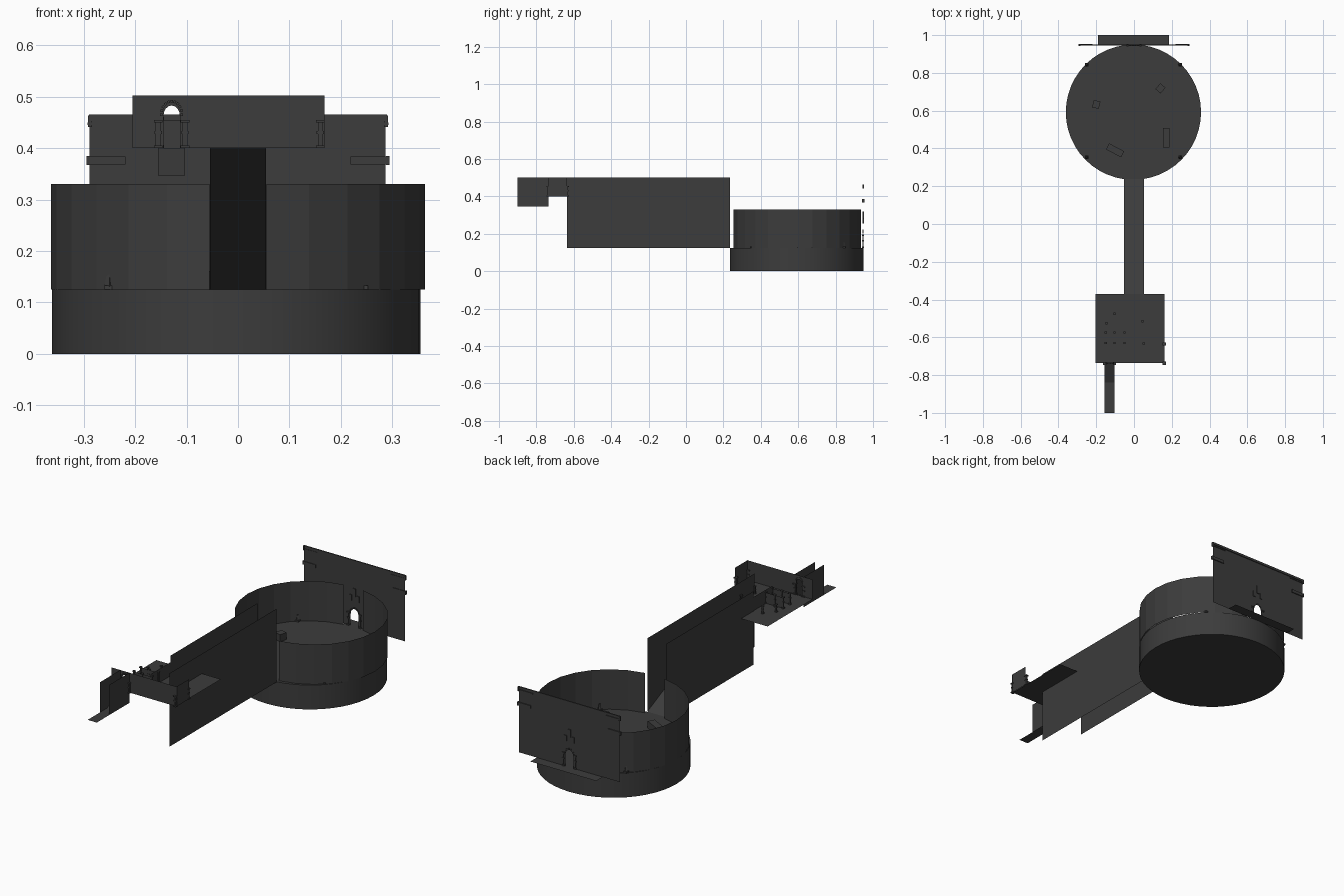
import bpy, bmesh, math
from mathutils import Matrix, Vector

if "Cube" in bpy.data.objects:
    bpy.data.objects.remove(bpy.data.objects["Cube"])

mat = bpy.data.materials.new("dark_stone")
mat.diffuse_color = (0.045, 0.045, 0.045, 1)
mat.use_nodes = True
mat.node_tree.nodes["Principled BSDF"].inputs["Base Color"].default_value = mat.diffuse_color
CX, CY, R = -0.003, 0.592, 0.358      # arena centre and radius
FLOOR, DECK, TOP = 0.125, 0.40, 0.502  # main levels


def finish(name, bm):
    me = bpy.data.meshes.new(name)
    bm.to_mesh(me)
    bm.free()
    me.materials.append(mat)
    ob = bpy.data.objects.new(name, me)
    bpy.context.collection.objects.link(ob)
    return ob


def sheet(name, pts):
    bm = bmesh.new()
    bm.faces.new([bm.verts.new(p) for p in pts])
    return finish(name, bm)


def wall_x(name, x, y0, y1, z0, z1):
    return sheet(name, [(x, y0, z0), (x, y1, z0), (x, y1, z1), (x, y0, z1)])


def wall_y(name, y, x0, x1, z0, z1):
    return sheet(name, [(x0, y, z0), (x1, y, z0), (x1, y, z1), (x0, y, z1)])


def floor(name, x0, x1, y0, y1, z0, z1):
    return sheet(name, [(x0, y0, z0), (x1, y0, z0), (x1, y1, z1), (x0, y1, z1)])


def add_box(bm, c, s, rot=0, axis='Z'):
    m = Matrix.Translation(c) @ Matrix.Rotation(rot, 4, axis) @ Matrix.Diagonal((*s, 1))
    bmesh.ops.create_cube(bm, size=1, matrix=m)


def box(name, c, s, rot=0):
    bm = bmesh.new()
    add_box(bm, c, s, rot)
    return finish(name, bm)


def arched_wall(name, y, x0, x1, z0, z1, cx, hw, spring):
    # Sheet with an arched doorway cut up from the bottom edge
    pts = [(x0, y, z0), (x0, y, z1), (x1, y, z1), (x1, y, z0), (cx + hw, y, z0)]
    for i in range(9):
        a = math.pi * i / 8
        pts.append((cx + hw * math.cos(a), y, spring + hw * 1.3 * math.sin(a)))
    pts.append((cx - hw, y, z0))
    return sheet(name, pts)


def arch_trim(name, y, cx, hw, spring, n=11):
    bm = bmesh.new()
    for i in range(n):
        a = math.pi * i / (n - 1)
        add_box(bm, (cx + hw * math.cos(a), y, spring + hw * 1.3 * math.sin(a)),
                (0.005, 0.006, 0.005), -a, 'Y')
    return finish(name, bm)


def pillar(name, x, y, z, h, w=0.014):
    bm = bmesh.new()
    for zc, zs, ws in ((0.05, 0.1, 1.2), (0.3, 0.4, 0.7), (0.55, 0.1, 1.0),
                       (0.75, 0.3, 0.7), (0.95, 0.1, 1.2)):
        add_box(bm, (x, y, z + h * zc), (w * ws, w * ws, h * zs))
    return finish(name, bm)


# Round arena base with floor
bm = bmesh.new()
bmesh.ops.create_cone(bm, cap_ends=True, segments=48, radius1=R, radius2=R, depth=FLOOR,
                      matrix=Matrix.Translation((CX, CY, FLOOR / 2)))
base = finish("arena_base", bm)
bpy.context.view_layer.objects.active = base
base.select_set(True)
bpy.ops.object.shade_smooth_by_angle(angle=math.radians(30))

# Two curved arena walls, open at front and back
for side, name in ((1, "arena_wall_right"), (-1, "arena_wall_left")):
    bm = bmesh.new()
    prev = None
    lim = math.acos(0.055 / 0.363)
    for i in range(13):
        a = -lim + 2 * lim * i / 12
        x, y = side * 0.363 * math.cos(a), 0.595 + 0.345 * math.sin(a)
        cur = (bm.verts.new((x, y, FLOOR)), bm.verts.new((x, y, 0.33)))
        if prev:
            bm.faces.new((prev[0], cur[0], cur[1], prev[1]))
        prev = cur
    finish(name, bm)

# Loose stone blocks on the arena floor
for i, (x, y, sx, sy, r) in enumerate(((-0.2, 0.633, 0.036, 0.04, -15), (0.14, 0.718, 0.036, 0.04, -40),
                                       (0.171, 0.457, 0.036, 0.105, 0), (-0.1, 0.39, 0.09, 0.036, -28))):
    box(f"stone_block_{i}", (x, y, FLOOR + 0.018), (sx, sy, 0.036), math.radians(r))

# Small obelisks around the arena rim
for sx in (-1, 1):
    for y in (0.353, 0.843):
        bm = bmesh.new()
        x = CX + 0.247 * sx
        add_box(bm, (x, y, FLOOR + 0.004), (0.018, 0.018, 0.008))
        bmesh.ops.create_cone(bm, cap_ends=True, segments=4, radius1=0.01, radius2=0.004,
                              depth=0.028, matrix=Matrix.Translation((x, y, FLOOR + 0.02)))
        finish("obelisk", bm)

# Rear facade with doorway, cornice, ledges and carvings
arched_wall("rear_facade", 0.947, -0.289, 0.287, FLOOR, 0.465, 0, 0.022, 0.185)
arch_trim("rear_door_trim", 0.946, 0, 0.027, 0.185)
box("rear_cornice", (0, 0.948, 0.459), (0.58, 0.006, 0.012))
for s in (-1, 1):
    box("rear_band", (s * 0.25, 0.948, 0.447), (0.085, 0.005, 0.005))
    box("rear_ledge", (s * 0.255, 0.948, 0.376), (0.072, 0.008, 0.016))
    box("rear_ledge_end", (s * 0.291, 0.948, 0.376), (0.006, 0.012, 0.018))
    box("rear_cornice_end", (s * 0.288, 0.948, 0.452), (0.008, 0.01, 0.022))
    pillar("rear_door_pillar", s * 0.034, 0.946, FLOOR, 0.07, 0.01)
    box("rear_carving", (s * 0.022, 0.947, 0.27), (0.014, 0.008, 0.03))
box("rear_carving_centre", (0, 0.947, 0.3), (0.016, 0.008, 0.04))
floor("rear_landing", -0.19, 0.185, 0.947, 1.0, FLOOR, FLOOR)

# Ramp corridor
wall_x("corridor_wall_right", 0.054, -0.635, 0.235, FLOOR, TOP)
wall_x("corridor_wall_left", -0.054, -0.47, 0.235, FLOOR, TOP)
floor("corridor_ramp", -0.054, 0.054, -0.37, 0.237, DECK, FLOOR)

# Entry platform and its walls
floor("platform", -0.205, 0.162, -0.735, -0.37, DECK, DECK)
wall_y("platform_front_wall_right", -0.735, -0.103, 0.168, DECK, TOP)
wall_y("platform_front_wall_left", -0.735, -0.205, -0.155, DECK, TOP)
arched_wall("platform_gate", -0.735, -0.155, -0.103, DECK, TOP, -0.129, 0.016, 0.462)
arch_trim("gate_trim", -0.737, -0.129, 0.02, 0.465)
wall_x("platform_side_wall", 0.165, -0.735, -0.635, DECK, TOP)
for x, y in ((0.16, -0.737), (0.16, -0.635), (-0.155, -0.738), (-0.103, -0.738)):
    pillar("platform_pillar", x, y, DECK, 0.055)

# Inner enclosure on the platform
wall_x("enclosure_side", -0.052, -0.63, -0.47, DECK, 0.47)
for y in (-0.575, -0.63):
    wall_y("enclosure_cross_wall", y, -0.155, -0.052, DECK, 0.455)
    for x in (-0.15, -0.103, -0.05):
        pillar("enclosure_post", x, y, DECK, 0.06, 0.01)
for x, y in ((-0.145, -0.525), (-0.103, -0.475), (0.045, -0.515), (0.052, -0.633)):
    pillar("platform_post", x, y, DECK, 0.04, 0.01)

# Entry passage in front of the gate
floor("passage_ramp", -0.155, -0.103, -0.84, -0.735, 0.347, DECK)
floor("passage_floor", -0.155, -0.103, -1.0, -0.84, 0.347, 0.347)
for x in (-0.155, -0.103):
    wall_x("passage_wall", x, -0.9, -0.735, 0.347, TOP)
